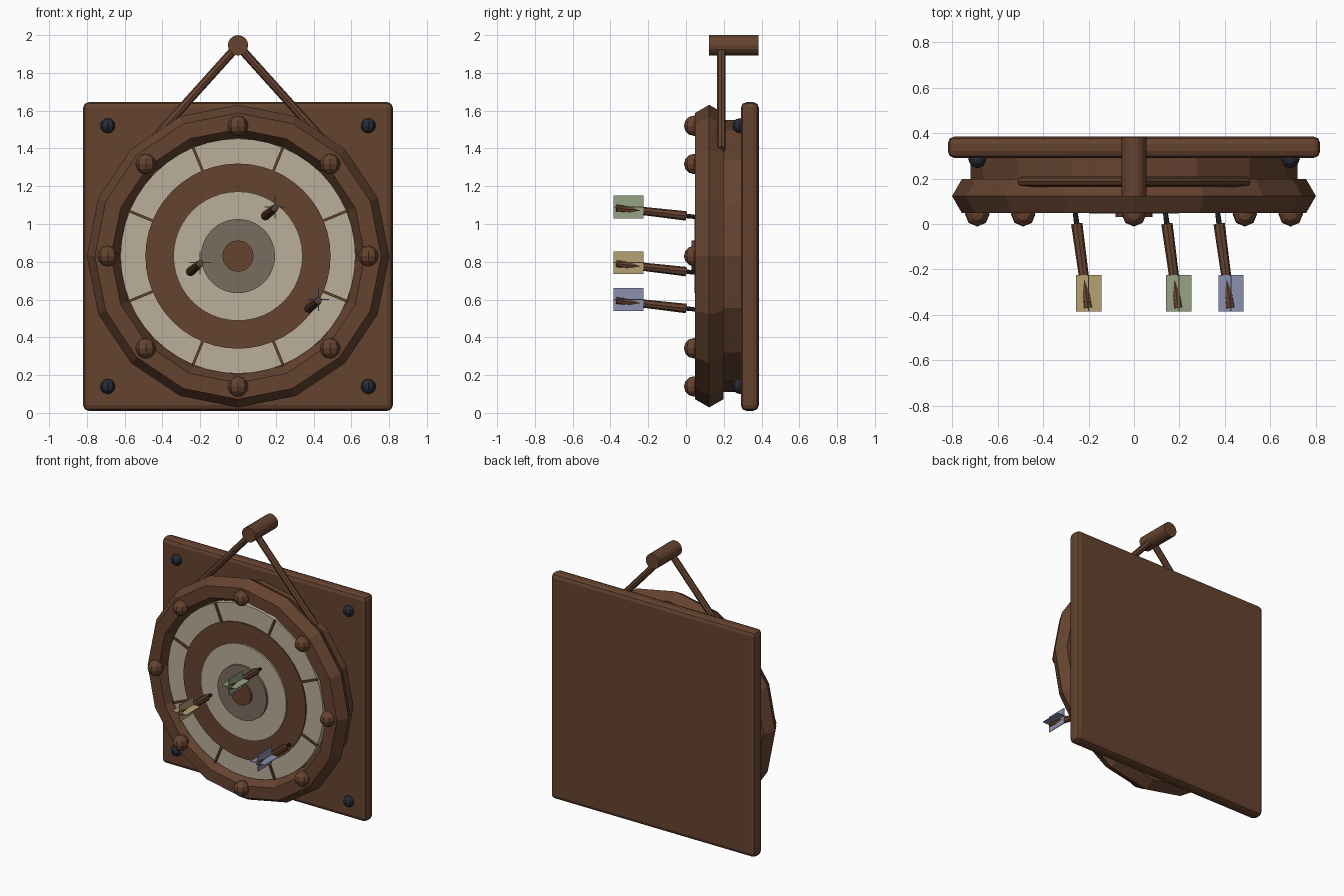
import bpy, math
from mathutils import Vector

cube = bpy.data.objects.get("Cube")
if cube:
    bpy.data.objects.remove(cube, do_unlink=True)

CZ = 0.83  # height of the target centre


def material(name, rgb):
    m = bpy.data.materials.new(name)
    m.use_nodes = True
    m.diffuse_color = (*rgb, 1)
    bsdf = next(n for n in m.node_tree.nodes if n.type == 'BSDF_PRINCIPLED')
    bsdf.inputs["Base Color"].default_value = (*rgb, 1)
    return m


brown = material("brown wood", (0.13, 0.056, 0.029))
cream = material("cream", (0.50, 0.43, 0.32))
grey = material("warm grey", (0.195, 0.15, 0.115))
iron = material("dark iron", (0.02, 0.023, 0.035))
green = material("green flight", (0.31, 0.37, 0.24))
yellow = material("yellow flight", (0.47, 0.36, 0.17))
blue = material("blue flight", (0.26, 0.28, 0.42))


def finish(name, mat):
    ob = bpy.context.object
    ob.name = name
    ob.data.materials.append(mat)
    return ob


def rod(name, a, b, r1, r2, mat, sides):
    a, b = Vector(a), Vector(b)
    d = b - a
    bpy.ops.mesh.primitive_cone_add(vertices=sides, radius1=r1, radius2=r2,
                                    depth=d.length, location=(a + b) / 2)
    ob = finish(name, mat)
    ob.rotation_mode = 'QUATERNION'
    ob.rotation_quaternion = d.to_track_quat('Z', 'Y')
    return ob


def box(name, centre, size, mat):
    bpy.ops.mesh.primitive_cube_add(size=1, location=centre)
    ob = finish(name, mat)
    ob.scale = size
    bpy.ops.object.transform_apply(location=False, rotation=False, scale=True)
    return ob


def ball(name, centre, r, mat):
    bpy.ops.mesh.primitive_uv_sphere_add(segments=8, ring_count=6, radius=r,
                                         location=centre)
    return finish(name, mat)


# Square backboard with rounded edges
board = box("backboard", (0, 0.338, CZ - 0.002), (1.64, 0.095, 1.635), brown)
bevel = board.modifiers.new("bevel", 'BEVEL')
bevel.width = 0.03
bevel.segments = 2

# Drum and faceted rim
rod("drum", (0, 0.3, CZ), (0, 0.13, CZ), 0.72, 0.72, brown, 16)
bpy.ops.mesh.primitive_torus_add(major_segments=16, minor_segments=6,
                                 major_radius=0.715, minor_radius=0.086,
                                 location=(0, 0.123, CZ),
                                 rotation=(math.pi / 2, 0, 0))
finish("rim", brown)

# Stepped target rings
for name, r, front, mat in (("outer_ring", 0.622, 0.085, cream),
                            ("middle_ring", 0.49, 0.075, brown),
                            ("inner_ring", 0.342, 0.063, cream),
                            ("centre_ring", 0.196, 0.046, grey),
                            ("bullseye", 0.082, 0.03, brown)):
    rod(name, (0, 0.14, CZ), (0, front, CZ), r, r, mat, 48)

# Dividers on the outer ring, knobs on the rim
for i in range(8):
    a = math.radians(45 * i)
    ball("rim_knob", (0.69 * math.cos(a), 0.043, CZ + 0.69 * math.sin(a)), 0.054, brown)
    a += math.pi / 8
    bar = box("divider", (0.555 * math.cos(a), 0.083, CZ + 0.555 * math.sin(a)),
              (0.14, 0.02, 0.014), brown)
    bar.rotation_euler.y = -a

# Corner bolts, peg and hanging straps
for s in (-1, 1):
    for h in (-1, 1):
        ball("corner_bolt", (s * 0.69, 0.285, CZ + h * 0.69), 0.04, iron)
    rod("hanging_strap", (0, 0.187, 1.945), (s * 0.495, 0.187, 1.395),
        0.023, 0.023, brown, 8)
rod("hanging_peg", (0, 0.383, 1.946), (0, 0.122, 1.946), 0.054, 0.054, brown, 16)

# Darts: iron tip, wooden barrel, crossed flights
for x, z, mat in ((0.197, 1.09, green), (-0.2, 0.795, yellow), (0.427, 0.6, blue)):
    front = Vector((x - 0.052, 0, z - 0.047))
    back = Vector((x - 0.002, -0.37, z - 0.005))
    point = front + (front - back) * 0.24
    rod("dart_tip", front, point, 0.012, 0.01, iron, 8)
    rod("dart_barrel", front, back, 0.025, 0.02, brown, 8)
    box("flight_upright", (x, -0.305, z), (0.005, 0.16, 0.12), mat)
    box("flight_level", (x, -0.305, z), (0.112, 0.16, 0.005), mat)
